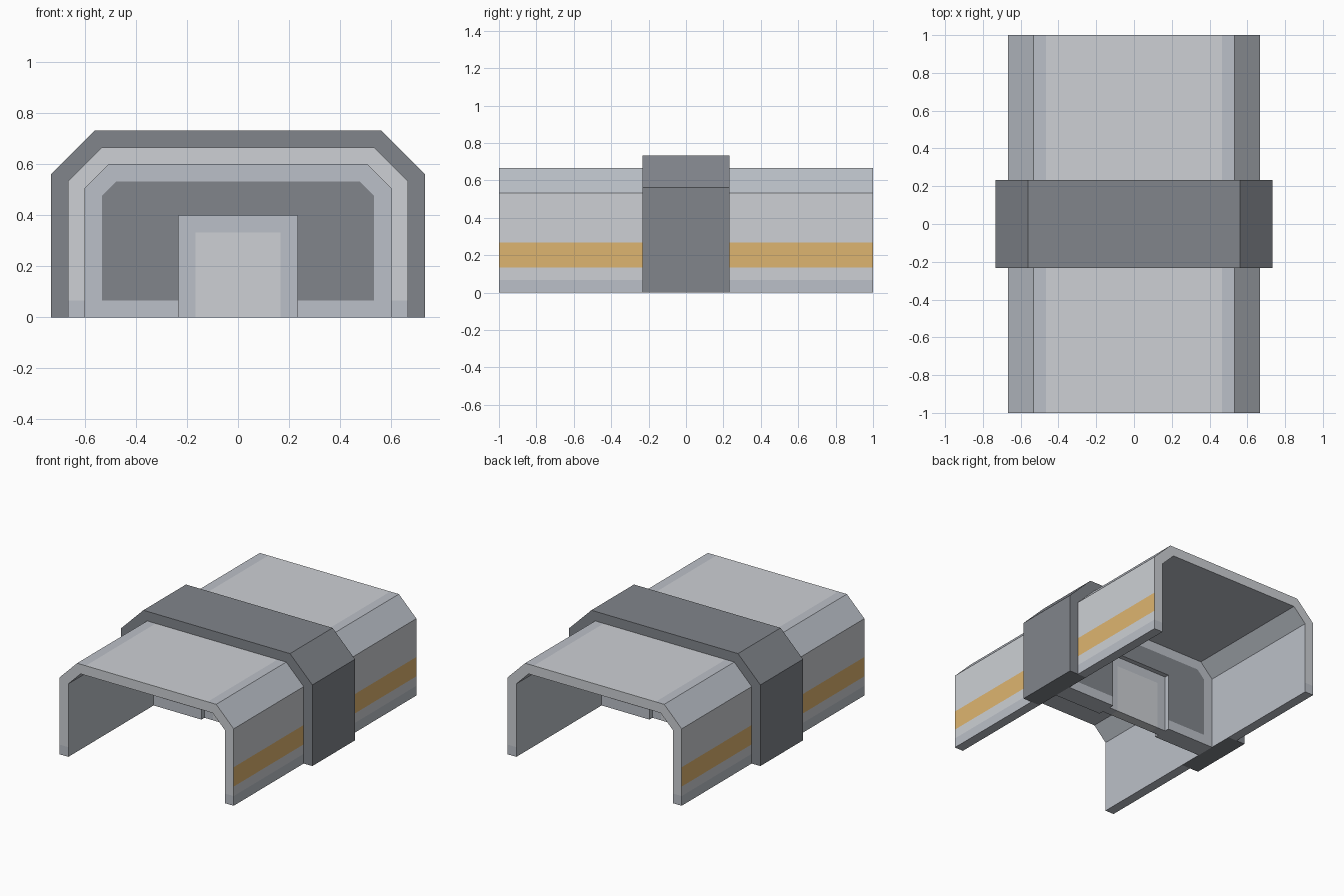
import bpy
import bmesh

if "Cube" in bpy.data.objects:
    bpy.data.objects.remove(bpy.data.objects["Cube"])


def material(name, rgb):
    m = bpy.data.materials.new(name)
    m.diffuse_color = (*rgb, 1)
    m.use_nodes = True
    m.node_tree.nodes["Principled BSDF"].inputs["Base Color"].default_value = m.diffuse_color
    return m


LIGHT = material("light_grey", (0.61, 0.63, 0.66))
MID = material("mid_grey", (0.50, 0.53, 0.58))
DARK = material("dark_grey", (0.22, 0.235, 0.26))
ORANGE = material("orange", (0.73, 0.46, 0.16))
MATS = [LIGHT, MID, DARK, ORANGE]


def finish(name, bm):
    bmesh.ops.remove_doubles(bm, verts=bm.verts, dist=1e-4)
    mesh = bpy.data.meshes.new(name)
    bm.to_mesh(mesh)
    bm.free()
    for m in MATS:
        mesh.materials.append(m)
    ob = bpy.data.objects.new(name, mesh)
    bpy.context.collection.objects.link(ob)
    return ob


def arch(name, outer, inner, y0, y1, mats, inner_mat=MID, sides="oifbe", caps=None):
    """Sweep a band between two right-half profiles, mirrored in x, along y.
    sides: o outer, i inner, f front, b back, e leg ends."""
    def full(half):
        return half + [(-x, z) for x, z in reversed(half)]

    def sym(m):
        return m + m[-2::-1]

    out, inn = full(outer), full(inner)
    mats = sym(mats)
    caps = sym(caps) if caps else mats
    bm = bmesh.new()

    def face(pts, mat):
        f = bm.faces.new([bm.verts.new(p) for p in pts])
        f.material_index = MATS.index(mat)

    def at(p, y):
        return (p[0], y, p[1])

    for i in range(len(out) - 1):
        a, b, c, d = out[i], out[i + 1], inn[i + 1], inn[i]
        if "o" in sides:
            face([at(a, y0), at(a, y1), at(b, y1), at(b, y0)], mats[i])
        if "i" in sides:
            face([at(d, y0), at(c, y0), at(c, y1), at(d, y1)], inner_mat)
        if "f" in sides:
            face([at(p, y0) for p in (a, b, c, d)], caps[i])
        if "b" in sides:
            face([at(p, y1) for p in (d, c, b, a)], caps[i])
    if "e" in sides:
        a, d = out[0], inn[0]
        face([at(a, y0), at(d, y0), at(d, y1), at(a, y1)], mats[0])
        a, d = out[-1], inn[-1]
        face([at(a, y0), at(a, y1), at(d, y1), at(d, y0)], mats[0])
    return finish(name, bm)


R = 0.2333   # half depth of the middle collar

# Corridor shell: two lengths with coloured bands
shell_out = [(0.667, z) for z in (0, 0.067, 0.133, 0.267, 0.533)] + [(0.533, 0.667), (0.467, 0.667)]
shell_in = [(0.6, z) for z in (0, 0.067, 0.133, 0.267, 0.506)] + [(0.506, 0.6), (0.467, 0.6)]
bands = [MID, LIGHT, ORANGE, LIGHT, MID, MID, LIGHT]
ends = [MID] + [LIGHT] * 6
arch("front_corridor_shell", shell_out, shell_in, -1, -R, bands, sides="oife", caps=ends)
arch("back_corridor_shell", shell_out, shell_in, R, 1, bands, sides="oibe", caps=ends)

# Thick collar around the middle
arch("middle_collar", [(0.7333, 0), (0.7333, 0.562), (0.562, 0.7333)],
     [(0.6, 0), (0.6, 0.506), (0.506, 0.6)], -R, R, [DARK] * 3)

# Bulkhead border and dark panel around the doorway
W = 0.067
panel = [(0.533, 0.067), (0.533, 0.478), (0.478, 0.533)]
arch("bulkhead_border", [(0.2333, 0), (0.6, 0), (0.6, 0.506), (0.506, 0.6)],
     [(0.2333, 0.067)] + panel, -W, W, [MID] * 4, sides="ofbe")
arch("bulkhead_panel", panel, [(0.2333, 0.067), (0.2333, 0.4), (0.2, 0.4)],
     -W, W, [DARK] * 3, sides="ifb")

# Recessed door frame and door
D = 0.034
arch("door_frame", [(0.2333, 0), (0.2333, 0.4)], [(0.167, 0), (0.167, 0.333)],
     -D, D, [MID] * 2, sides="fbe")
bm = bmesh.new()
bmesh.ops.create_cube(bm, size=1)
for v in bm.verts:
    v.co = (v.co.x * 0.334, v.co.y * 2 * D, (v.co.z + 0.5) * 0.333)
finish("door", bm)
